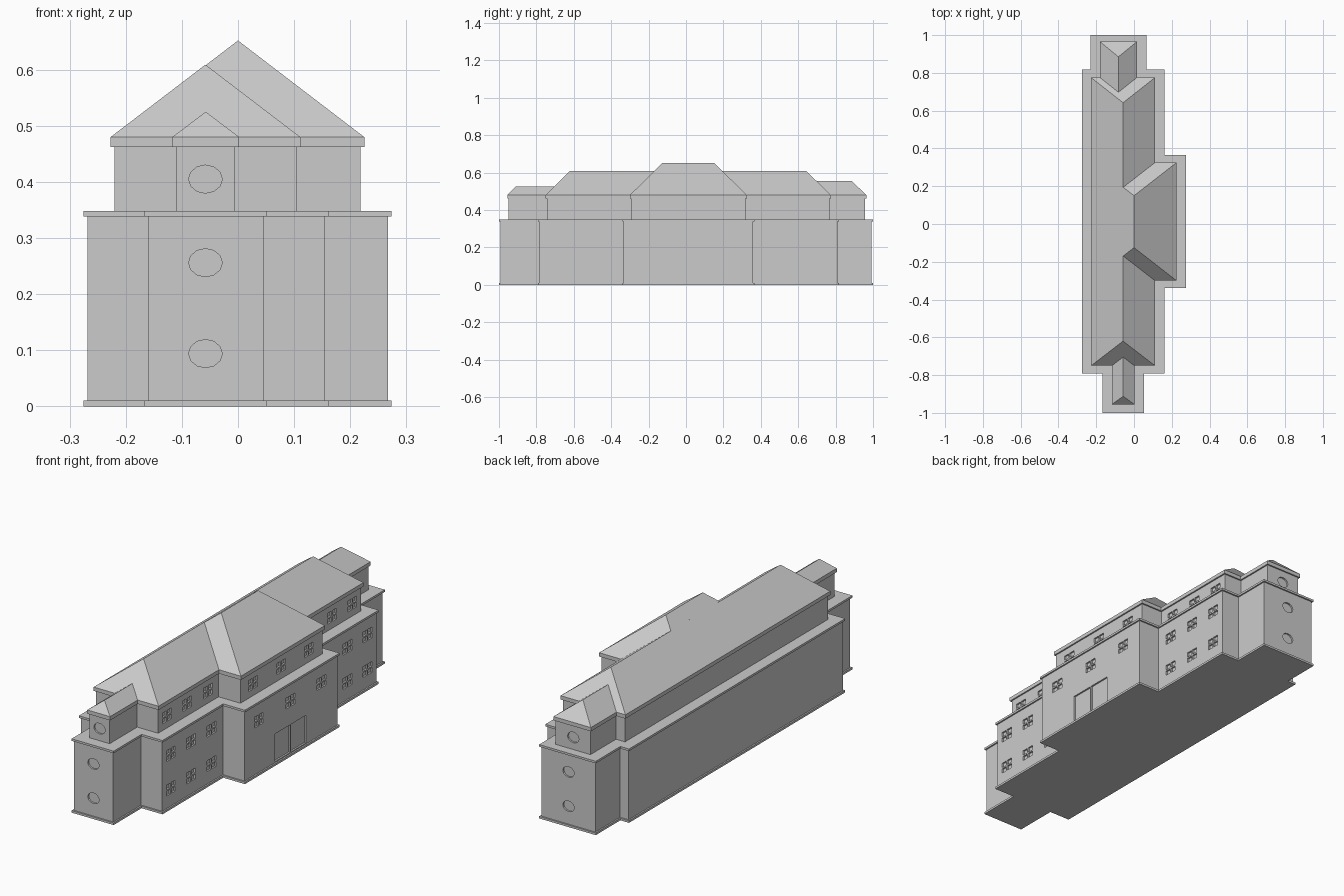
import bpy, bmesh, math
from mathutils import Matrix, Vector

if "Cube" in bpy.data.objects:
    bpy.data.objects.remove(bpy.data.objects["Cube"])


def finish(name, bm):
    bmesh.ops.recalc_face_normals(bm, faces=bm.faces[:])
    me = bpy.data.meshes.new(name)
    bm.to_mesh(me)
    bm.free()
    ob = bpy.data.objects.new(name, me)
    bpy.context.collection.objects.link(ob)
    return ob


def storey(name, plan, z0, z1, o=0.0):
    """Stepped footprint, pushed outward by o and extruded from z0 to z1."""
    fl, fr, fy = plan["front"]
    ml, mr, m0, m1 = plan["main"]
    cr, c0, c1 = plan["centre"]
    bl, br, by = plan["back"]
    fl, ml, bl, fy, m0, c0 = (v - o for v in (fl, ml, bl, fy, m0, c0))
    fr, mr, br, by, m1, c1, cr = (v + o for v in (fr, mr, br, by, m1, c1, cr))
    pts = [(fl, fy), (fr, fy), (fr, m0), (mr, m0), (mr, c0), (cr, c0), (cr, c1), (mr, c1),
           (mr, m1), (br, m1), (br, by), (bl, by), (bl, m1), (ml, m1), (ml, m0), (fl, m0)]
    bm = bmesh.new()
    face = bm.faces.new([bm.verts.new((x, y, z0)) for x, y in pts])
    ext = bmesh.ops.extrude_face_region(bm, geom=[face])
    moved = [v for v in ext["geom"] if isinstance(v, bmesh.types.BMVert)]
    bmesh.ops.translate(bm, verts=moved, vec=(0, 0, z1 - z0))
    return finish(name, bm)


def roof(name, x0, x1, y0, y1, r0, r1, top, z=0.48):
    """Ridged roof; r0 and r1 are the ridge ends along y."""
    xm = (x0 + x1) / 2
    bm = bmesh.new()
    for p in ((x0, y0, z), (x1, y0, z), (x1, y1, z), (x0, y1, z), (xm, r0, top), (xm, r1, top)):
        bm.verts.new(p)
    v = bm.verts
    v.ensure_lookup_table()
    for f in ((0, 1, 2, 3), (0, 1, 4), (1, 2, 5, 4), (2, 3, 5), (3, 0, 4, 5)):
        bm.faces.new([v[i] for i in f])
    return finish(name, bm)


def box(bm, c, s):
    bmesh.ops.create_cube(bm, size=1, matrix=Matrix.Translation(Vector(c)) @ Matrix.Diagonal((*s, 1)))


DEPTH = 0.008


def window(bm, x, y, z):
    # four recessed panes on a wall facing +x
    for sy in (-1, 1):
        for sz in (-1, 1):
            box(bm, (x, y + sy * 0.018, z + sz * 0.0145), (2 * DEPTH, 0.029, 0.022))


def oculus(bm, x, y, z):
    # oval recess on an end wall
    m = (Matrix.Translation((x, y, z)) @ Matrix.Diagonal((0.03, 1, 0.025, 1))
         @ Matrix.Rotation(math.pi / 2, 4, 'X'))
    bmesh.ops.create_cone(bm, cap_ends=True, segments=12, radius1=1, radius2=1,
                          depth=2 * DEPTH, matrix=m)


def carve(ob, bm):
    cutter = finish(ob.name + "_cutter", bm)
    cutter.hide_render = True
    cutter.hide_viewport = False
    mod = ob.modifiers.new("recesses", 'BOOLEAN')
    mod.operation = 'DIFFERENCE'
    mod.solver = 'EXACT'
    mod.object = cutter
    bpy.context.view_layer.objects.active = ob
    bpy.ops.object.modifier_apply(modifier=mod.name)
    bpy.data.objects.remove(cutter)


LOWER = {"front": (-0.16, 0.045, -0.993), "main": (-0.268, 0.154, -0.785, 0.81),
         "centre": (0.267, -0.333, 0.358), "back": (-0.223, 0.058, 0.993)}
UPPER = {"front": (-0.11, -0.005, -0.948), "main": (-0.22, 0.104, -0.743, 0.768),
         "centre": (0.218, -0.293, 0.318), "back": (-0.173, 0.008, 0.958)}
MID = 0.0125  # mirror line of the wings

# slabs and eaves
storey("base_slab", LOWER, 0, 0.01, 0.007)
storey("ledge_slab", LOWER, 0.338, 0.348, 0.007)
storey("eaves", UPPER, 0.462, 0.48, 0.007)

# lower storeys with windows, end ovals and double door
lower = storey("lower_walls", LOWER, 0.01, 0.338)
cut = bmesh.new()
for z in (0.094, 0.256):
    for d in (0.43, 0.583, 0.732):
        for s in (-1, 1):
            window(cut, 0.154, MID + s * d, z)
    oculus(cut, -0.058, -0.993, z)
    oculus(cut, -0.083, 0.993, z)
for y in (-0.226, 0.01, 0.241):
    window(cut, 0.267, y, 0.256)
for s in (-1, 1):
    box(cut, (0.267, 0.01 + s * 0.0595, 0.08), (2 * DEPTH, 0.113, 0.13))
carve(lower, cut)

# upper storey
upper = storey("upper_walls", UPPER, 0.348, 0.462)
cut = bmesh.new()
for d in (0.385, 0.539, 0.69):
    for s in (-1, 1):
        window(cut, 0.104, MID + s * d, 0.405)
for y in (-0.2, 0.01, 0.215):
    window(cut, 0.218, y, 0.405)
oculus(cut, -0.058, -0.948, 0.405)
oculus(cut, -0.083, 0.958, 0.405)
carve(upper, cut)

# roofs
roof("main_roof", -0.227, 0.111, -0.75, 0.775, -0.62, 0.642, 0.609)
roof("centre_roof", -0.225, 0.225, -0.30, 0.325, -0.125, 0.15, 0.652)
roof("front_end_roof", -0.117, 0.002, -0.955, -0.70, -0.912, -0.70, 0.525)
roof("back_end_roof", -0.18, 0.015, 0.69, 0.965, 0.69, 0.885, 0.555)
